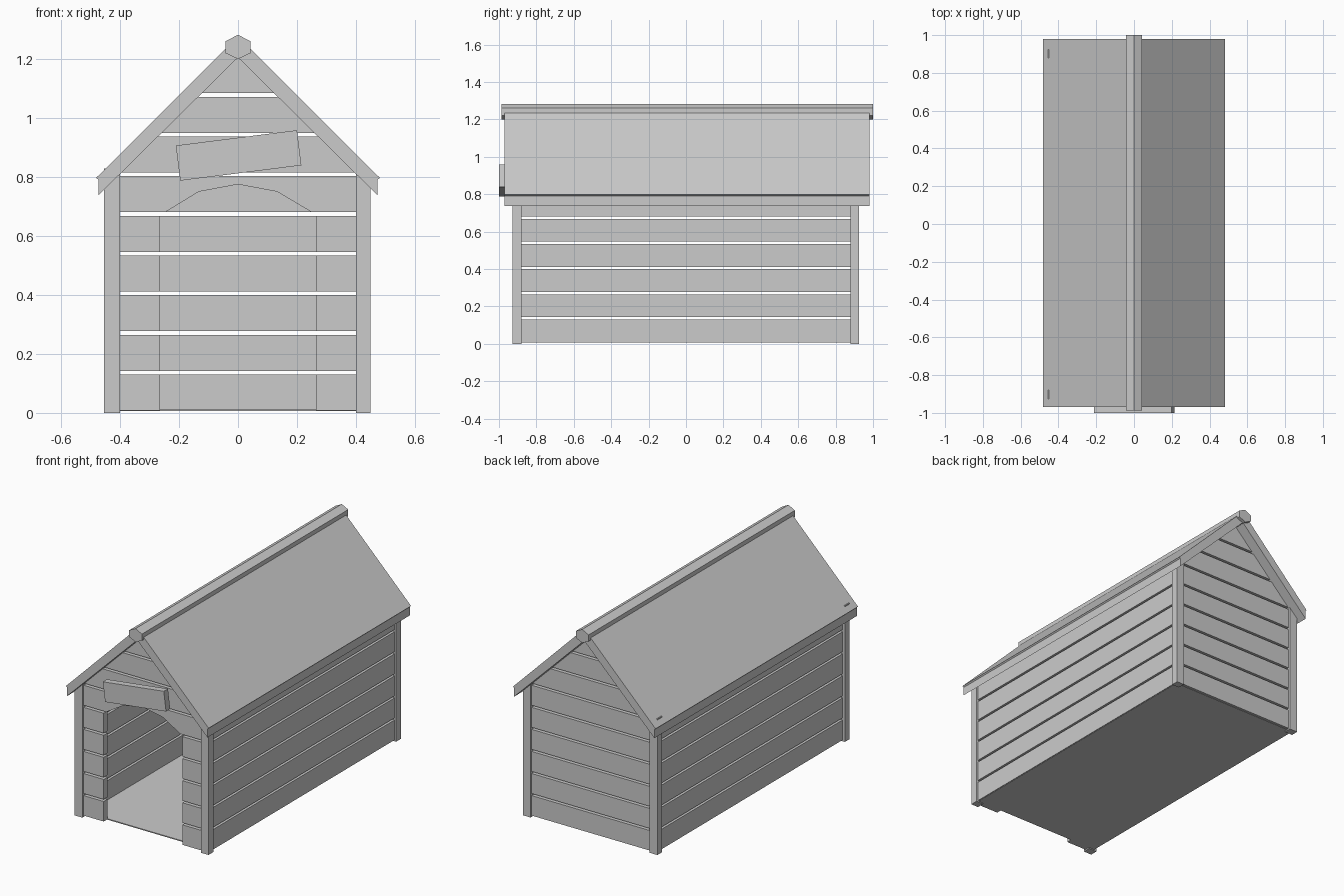
import bpy, bmesh
from math import radians
from mathutils import Matrix

if "Cube" in bpy.data.objects:
    bpy.data.objects.remove(bpy.data.objects["Cube"])


def prism(name, profile, y0, y1):
    """Extrude an (x, z) outline from y0 to y1."""
    bm = bmesh.new()
    face = bm.faces.new([bm.verts.new((x, y0, z)) for x, z in profile])
    ext = bmesh.ops.extrude_face_region(bm, geom=[face])["geom"]
    for v in ext:
        if isinstance(v, bmesh.types.BMVert):
            v.co.y = y1
    bmesh.ops.recalc_face_normals(bm, faces=bm.faces)
    me = bpy.data.meshes.new(name)
    bm.to_mesh(me)
    bm.free()
    ob = bpy.data.objects.new(name, me)
    bpy.context.collection.objects.link(ob)
    return ob


def box(name, x0, x1, y0, y1, z0, z1):
    return prism(name, [(x0, z0), (x1, z0), (x1, z1), (x0, z1)], y0, y1)


PITCH, HEIGHT, BASE = 0.1345, 0.122, 0.008
FRONT = (-0.915, -0.878)
BACK = (0.878, 0.915)

# Corner posts (left pair just pokes through the roof)
for end, y0, y1 in (("front", -0.927, -0.88), ("back", 0.88, 0.925)):
    box(end + "_left_post", -0.455, -0.40, y0, y1, 0, 0.829)
    box(end + "_right_post", 0.40, 0.45, y0, y1, 0, 0.82)

# Floor
box("floor", -0.435, 0.435, -0.88, 0.9, 0.006, 0.012)

# Wall planks, row by row
for i in range(9):
    z0 = BASE + i * PITCH
    z1 = z0 + HEIGHT
    if i < 6:
        box(f"left_wall_plank_{i}", -0.44, -0.405, -0.885, 0.885, z0, z1)
        box(f"right_wall_plank_{i}", 0.405, 0.44, -0.885, 0.885, z0, z1)
        box(f"back_wall_plank_{i}", -0.405, 0.405, *BACK, z0, z1)
    if i < 5:
        # Door jambs either side of the opening
        box(f"front_left_plank_{i}", -0.405, -0.265, *FRONT, z0, z1)
        box(f"front_right_plank_{i}", 0.265, 0.405, *FRONT, z0, z1)
    elif i == 5:
        # Arched plank over the doorway
        arch = [(-0.247, z0), (-0.133, 0.75), (0, 0.775), (0.133, 0.75), (0.25, z0)]
        prism("door_arch_plank",
              [(-0.405, z0)] + arch + [(0.405, z0), (0.405, z1), (-0.405, z1)], *FRONT)
    else:
        # Gable planks cut to the roof slope
        a, b = 1.24 - z0, 1.24 - z1
        gable = [(-a, z0), (a, z0), (b, z1), (-b, z1)]
        prism(f"front_gable_plank_{i}", gable, *FRONT)
        prism(f"back_gable_plank_{i}", gable, *BACK)

# Roof slopes
half = [(0.473, 0.738), (0.473, 0.79), (0.481, 0.797)]
prism("roof", [(0, 1.205)] + half + [(0, 1.277)] + [(-x, z) for x, z in reversed(half)],
      -0.97, 0.98)

# Hexagonal ridge beam
prism("ridge_beam", [(0, 1.2), (0.043, 1.22), (0.043, 1.26), (0, 1.282),
                     (-0.043, 1.26), (-0.043, 1.22)], -0.987, 1.0)

# Crooked name board
sign = box("sign_board", -0.207, 0.207, -1.0, -0.96, -0.06, 0.06)
sign.data.transform(Matrix.Translation((0.002, 0, 0.873)) @ Matrix.Rotation(radians(-7.2), 4, "Y"))
